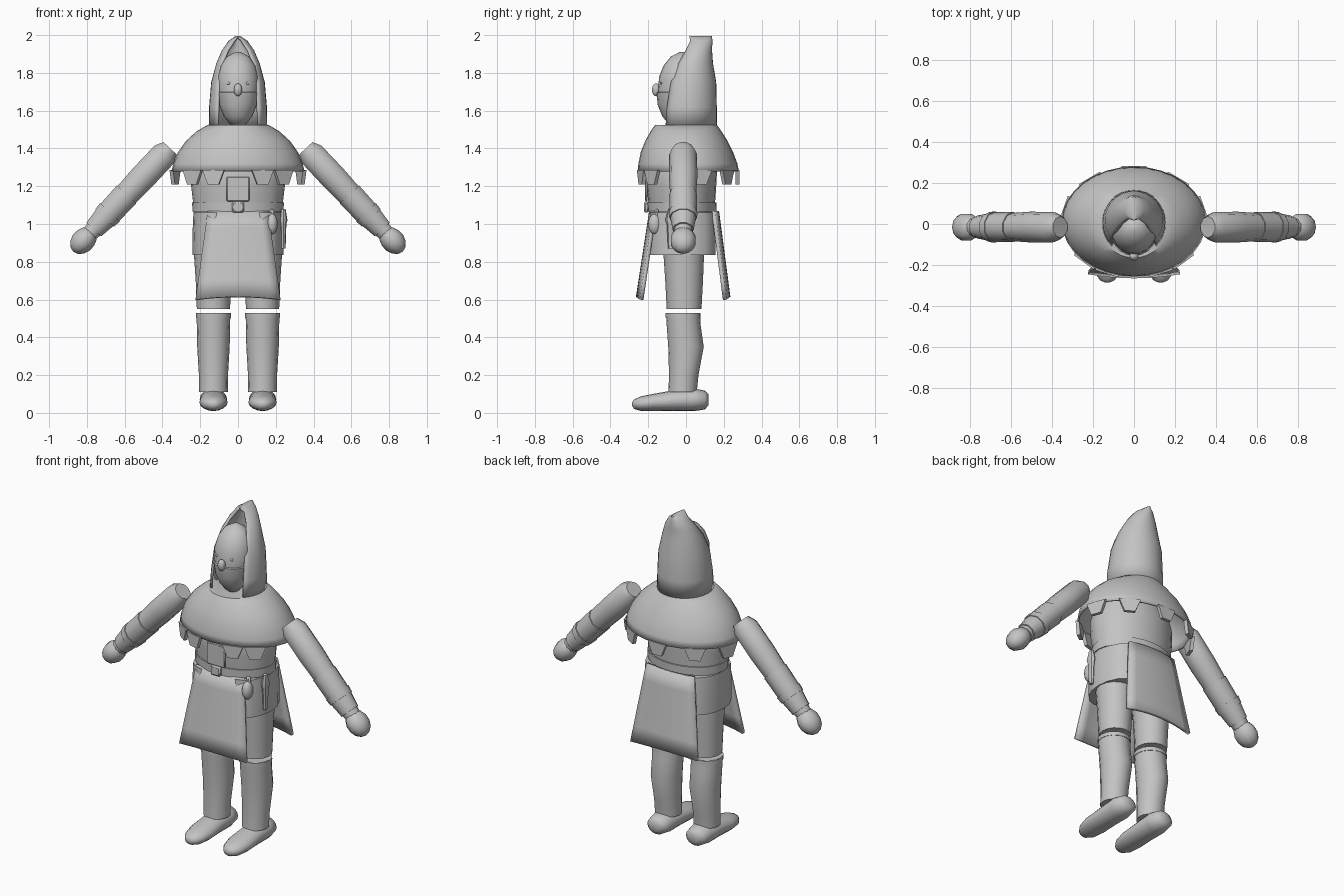
import bpy, bmesh, math
from mathutils import Vector, Matrix

cube = bpy.data.objects.get("Cube")
if cube:
    bpy.data.objects.remove(cube, do_unlink=True)

grey = bpy.data.materials.new("plain grey")
grey.use_nodes = True
COLOUR = (0.55, 0.55, 0.55, 1)
grey.diffuse_color = COLOUR
grey.node_tree.nodes["Principled BSDF"].inputs["Base Color"].default_value = COLOUR


def finish(name, bm, matrix=None, thick=0, angle=40):
    """Turn a bmesh into a shaded object, optionally a thin shell."""
    bmesh.ops.recalc_face_normals(bm, faces=bm.faces)
    mesh = bpy.data.meshes.new(name)
    bm.to_mesh(mesh)
    bm.free()
    if matrix:
        mesh.transform(matrix)
    mesh.materials.append(grey)
    obj = bpy.data.objects.new(name, mesh)
    bpy.context.collection.objects.link(obj)
    if thick:
        mod = obj.modifiers.new("shell", "SOLIDIFY")
        mod.thickness = thick
    bpy.ops.object.select_all(action="DESELECT")
    obj.select_set(True)
    bpy.context.view_layer.objects.active = obj
    bpy.ops.object.shade_smooth_by_angle(angle=math.radians(angle))
    return obj


def bridge(bm, a, b, closed=True):
    n = len(a)
    for i in range(n if closed else n - 1):
        j = (i + 1) % n
        bm.faces.new((a[i], a[j], b[j], b[i]))


def loft(name, rings, cx=0, segs=20, caps=(True, True), matrix=None, thick=0, angle=40):
    """Stack elliptical rings given as (height, x radius, y radius, y centre)."""
    bm = bmesh.new()
    loops = []
    for z, rx, ry, cy in rings:
        turns = [math.tau * i / segs for i in range(segs)]
        loops.append([bm.verts.new((cx + rx * math.cos(t), cy + ry * math.sin(t), z)) for t in turns])
    for a, b in zip(loops, loops[1:]):
        bridge(bm, a, b)
    if caps[0]:
        bm.faces.new(loops[0])
    if caps[1]:
        bm.faces.new(loops[-1])
    return finish(name, bm, matrix, thick, angle)


def ball(name, centre, size, segs=16, rings=10, matrix=None):
    bm = bmesh.new()
    bmesh.ops.create_uvsphere(bm, u_segments=segs, v_segments=rings, radius=1)
    place = Matrix.Translation(centre) @ Matrix.Diagonal((*size, 1))
    return finish(name, bm, matrix @ place if matrix else place, angle=60)


def box(name, centre, size, bevel=0.008):
    bm = bmesh.new()
    bmesh.ops.create_cube(bm, size=1)
    bmesh.ops.transform(bm, matrix=Matrix.Diagonal((*size, 1)), verts=bm.verts)
    bmesh.ops.bevel(bm, geom=bm.edges[:], offset=bevel, segments=1, affect="EDGES")
    return finish(name, bm, Matrix.Translation(centre))


def hood():
    """Pointed hood: rings left open at the face, meeting in a ridge on top."""
    rings = [(1.52, .155, .16, .005, 45), (1.62, .153, .155, .008, 45),
             (1.75, .142, .142, .018, 46), (1.85, .115, .11, .033, 48),
             (1.92, .085, .08, .058, 42), (1.97, .05, .062, .078, 28),
             (1.995, .012, .06, .077, 1)]
    bm = bmesh.new()
    loops = []
    n = 24
    for z, rx, ry, cy, gap in rings:
        g = math.radians(gap)
        turns = [g + (math.tau - 2 * g) * i / n for i in range(n + 1)]
        loops.append([bm.verts.new((rx * math.sin(t), cy - ry * math.cos(t), z)) for t in turns])
    for a, b in zip(loops, loops[1:]):
        bridge(bm, a, b, closed=False)
    bm.faces.new(loops[-1])
    finish("hood", bm, thick=0.012, angle=50)


def apron(name, side, top_y, low_y):
    """Flared cloth panel, bowed outward."""
    bm = bmesh.new()
    rows = []
    for j in range(6):
        t = j / 5
        row = []
        for i in range(9):
            u = i / 4 - 1
            x = u * (0.16 + 0.065 * t)
            y = top_y + (low_y - top_y) * t - 0.02 * u * u
            row.append(bm.verts.new((x, side * y, 1.07 - (0.455 + 0.015 * u * u) * t)))
        rows.append(row)
    for a, b in zip(rows, rows[1:]):
        bridge(bm, a, b, closed=False)
    finish(name, bm, thick=0.02)


def mantle_tab(name, degrees):
    """Tapered flap hanging from the rim of the mantle."""
    a = math.radians(degrees)
    centre = Vector((0.345 * math.cos(a), 0.01 + 0.262 * math.sin(a), 1.25))
    out = Vector((math.cos(a) / 0.35, math.sin(a) / 0.265, 0)).normalized()
    along = Vector((-out.y, out.x, 0))
    bm = bmesh.new()
    loops = []
    for d in (-0.01, 0.01):
        corners = ((-.06, .035), (.06, .035), (.03, -.04), (-.03, -.04))
        loops.append([bm.verts.new(centre + out * d + along * u + Vector((0, 0, v))) for u, v in corners])
        bm.faces.new(loops[-1])
    bridge(bm, *loops)
    finish(name, bm)


# head, mask, nose and hood
loft("head", [(1.53, .035, .035, -.05), (1.57, .07, .07, -.047), (1.63, .094, .1, -.043),
              (1.7, .108, .11, -.04), (1.78, .108, .106, -.036), (1.84, .092, .088, -.03),
              (1.885, .06, .058, -.024), (1.91, .015, .015, -.02)], angle=60)
loft("face_mask", [(1.52, .035, .035, -.05), (1.57, .076, .078, -.047), (1.63, .1, .107, -.043),
                   (1.695, .113, .116, -.04), (1.7, .106, .108, -.04)], angle=60)
ball("nose", (0, -.158, 1.71), (.022, .022, .034))
hood()

# mantle with hanging flaps
loft("mantle", [(1.28, .352, .268, .012), (1.32, .342, .262, .01), (1.38, .318, .245, .005),
                (1.44, .275, .218, .002), (1.49, .22, .188, 0), (1.523, .165, .165, 0)],
     segs=32, caps=(False, True), thick=0.012)
for s, label in ((1, "left"), (-1, "right")):
    for k, angle in enumerate((15, 52, -46, -68)):
        mantle_tab(f"{label}_mantle_flap_{k}", angle if s > 0 else 180 - angle)
mantle_tab("back_mantle_flap", 90)

# body, belt and cloth panels
loft("torso", [(1.04, .235, .17, -.02), (1.1, .236, .175, -.022), (1.2, .248, .185, -.025),
               (1.29, .25, .19, -.025), (1.42, .2, .15, -.01)], segs=24)
loft("belt", [(1.065, .241, .182, -.022), (1.115, .243, .184, -.022)], segs=24)
box("buckle", (0, -.21, 1.09), (.065, .025, .06))
box("chest_flap", (0, -.21, 1.185), (.12, .012, .13), 0.004)
apron("front_apron", -1, .195, .265)
apron("back_apron", 1, .175, .235)

# belt gear on the left hip
ball("pouch", (.18, -.165, 1.0), (.03, .035, .055), 12, 8)
box("pouch_strap", (.18, -.155, 1.05), (.03, .02, .06))
loft("dagger_sheath", [(.87, .012, .015, -.08), (1.0, .016, .022, -.08), (1.02, .022, .03, -.08),
                       (1.08, .012, .014, -.08)], cx=.24, segs=8)

for s, label in ((1, "left"), (-1, "right")):
    # trousers, boots and feet
    loft(label + "_breeches", [(.835, .118, .175, -.02), (.95, .119, .176, -.02), (1.06, .114, .17, -.02)],
         cx=s * .122, segs=16)
    loft(label + "_thigh", [(.55, .088, .092, -.01), (.7, .094, .1, -.01), (.85, .104, .108, -.012)],
         cx=s * .13, segs=16)
    loft(label + "_boot_shaft", [(.11, .076, .075, -.018), (.2, .077, .078, -.012), (.35, .086, .094, 0),
                                 (.46, .088, .09, -.012), (.53, .09, .09, -.016)], cx=s * .13, segs=16)
    loft(label + "_boot_cuff", [(.505, .092, .093, -.015), (.528, .092, .093, -.016)], cx=s * .13, segs=16)
    lie_down = Matrix.Translation((s * .13, 0, 0)) @ Matrix.Rotation(math.pi / 2, 4, "X")
    loft(label + "_foot", [(-.118, .03, .03, .07), (-.1, .06, .05, .068), (-.04, .073, .06, .069),
                           (.06, .07, .056, .065), (.17, .075, .045, .056), (.24, .06, .038, .049),
                           (.275, .035, .025, .046), (.285, .012, .01, .046)],
         segs=16, matrix=lie_down, angle=60)

    # arm, bracer and hand along one sloping axis
    axis = Vector((s * .465, 0, -.495))
    arm = Matrix.Translation((s * .37, -.015, 1.39)) @ axis.to_track_quat("Z", "Y").to_matrix().to_4x4()
    loft(label + "_arm", [(-.015, .052, .05, 0), (.03, .074, .073, 0), (.2, .075, .074, 0),
                          (.34, .068, .068, 0), (.62, .045, .045, 0)], segs=10, matrix=arm)
    loft(label + "_bracer", [(.32, .074, .074, 0), (.46, .072, .07, 0), (.575, .056, .056, 0)],
         segs=10, matrix=arm)
    loft(label + "_bracer_band", [(.45, .077, .075, 0), (.49, .073, .071, 0)], segs=10, matrix=arm)
    ball(label + "_hand", (0, 0, .655), (.07, .062, .08), 10, 7, arm)

    # eye
    ball(label + "_eye", (s * .05, -.131, 1.745), (.01, .006, .008), 8, 6)
